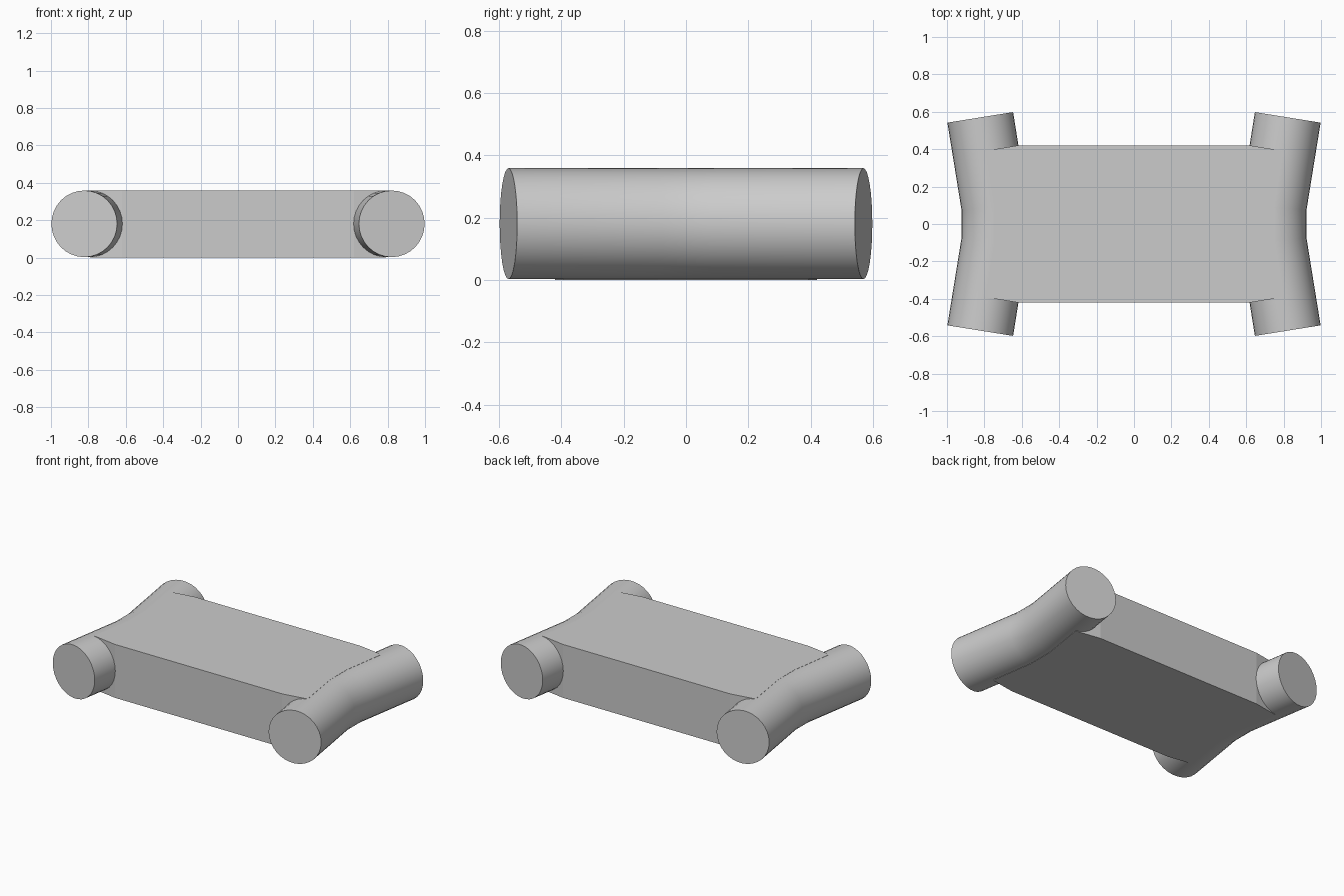
import bpy, bmesh, math

cube = bpy.data.objects.get("Cube")
if cube:
    bpy.data.objects.remove(cube, do_unlink=True)

grey = bpy.data.materials.new("light_grey")
grey.use_nodes = True
colour = (0.6, 0.6, 0.6, 1)
grey.diffuse_color = colour
grey.node_tree.nodes["Principled BSDF"].inputs["Base Color"].default_value = colour

RADIUS = 0.178
MID_Z = 0.181
SIDES = 32
SPLAY = math.atan2(0.077, 0.48)
# Tube centre line: x, y and tilt of each ring
PATH = [(0.822, -0.57, -SPLAY), (0.745, -0.09, -SPLAY / 2),
        (0.745, 0.09, SPLAY / 2), (0.822, 0.57, SPLAY)]


def finish(name, bm):
    bmesh.ops.recalc_face_normals(bm, faces=bm.faces)
    mesh = bpy.data.meshes.new(name)
    bm.to_mesh(mesh)
    bm.free()
    mesh.materials.append(grey)
    obj = bpy.data.objects.new(name, mesh)
    bpy.context.collection.objects.link(obj)
    return obj


def bent_tube(name, side):
    bm = bmesh.new()
    rings = []
    for x, y, tilt in PATH:
        ring = []
        for i in range(SIDES):
            a = math.tau * i / SIDES
            r = RADIUS * math.cos(a)
            ring.append(bm.verts.new((side * (x + r * math.cos(tilt)),
                                      y - r * math.sin(tilt),
                                      MID_Z + RADIUS * math.sin(a))))
        rings.append(ring)
    for a, b in zip(rings, rings[1:]):
        for i in range(SIDES):
            j = (i + 1) % SIDES
            bm.faces.new((a[i], a[j], b[j], b[i])).smooth = True
    bm.faces.new(rings[0])
    bm.faces.new(rings[-1])
    for edge in bm.edges:
        if any(len(f.verts) > 4 for f in edge.link_faces):
            edge.smooth = False
    return finish(name, bm)


def centre_block():
    # Plan outline follows the tube centre lines, with ends square to the tubes
    quarter = [(0.62, 0.42), (0.792, 0.392), (0.745, 0.09)]
    right_half = quarter + [(x, -y) for x, y in reversed(quarter)]
    outline = right_half + [(-x, -y) for x, y in right_half]
    bm = bmesh.new()
    base = bm.faces.new([bm.verts.new((x, y, 0.001)) for x, y in outline])
    top = bmesh.ops.extrude_face_region(bm, geom=[base], use_keep_orig=True)
    verts = [v for v in top["geom"] if isinstance(v, bmesh.types.BMVert)]
    bmesh.ops.translate(bm, verts=verts, vec=(0, 0, 0.359))
    return finish("centre_block", bm)


centre_block()
bent_tube("left_tube", 1)
bent_tube("right_tube", -1)
